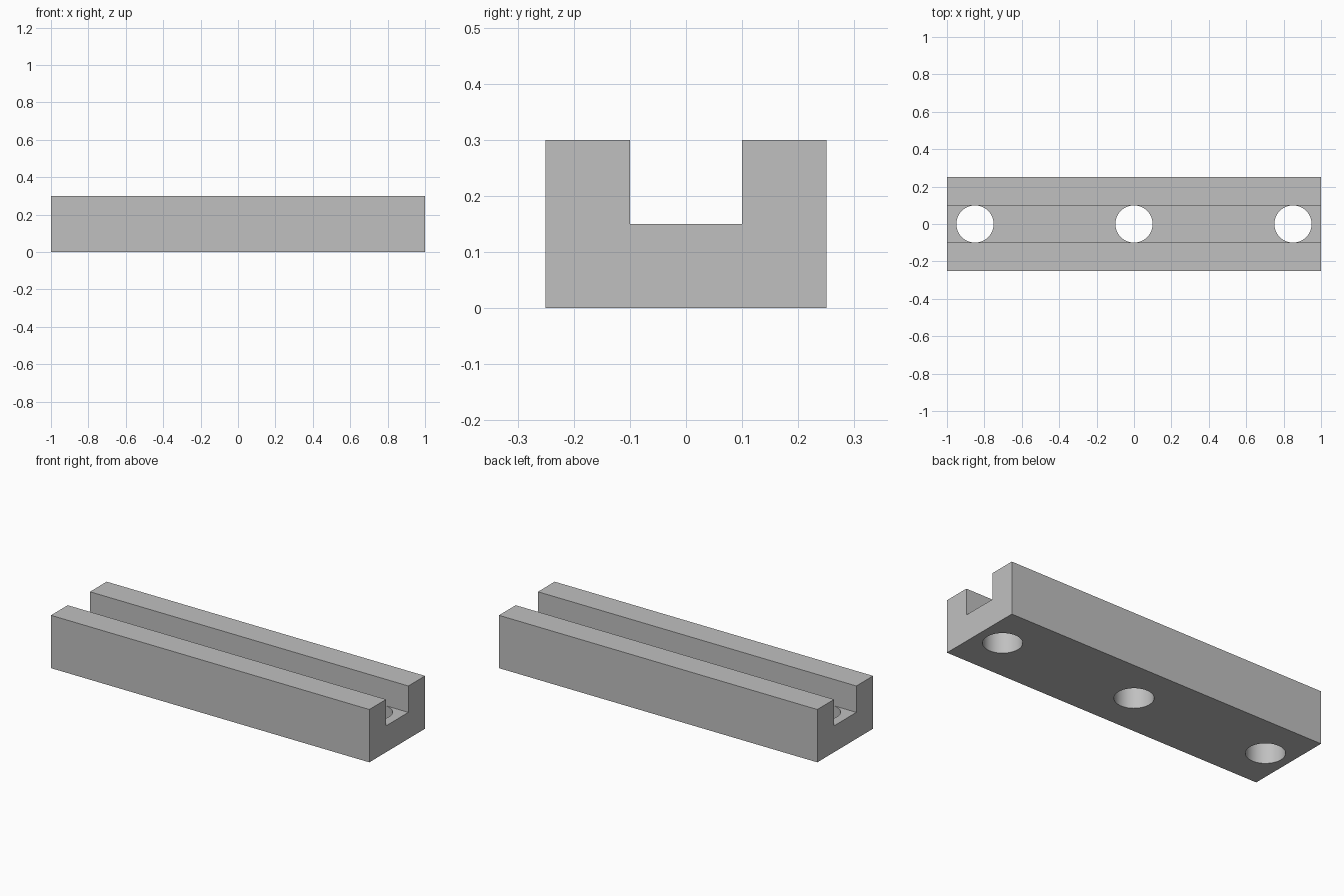
import bpy
import math

WIDTH, HEIGHT = 0.5, 0.3
SLOT_HALF, SLOT_FLOOR = 0.1, 0.15

if "Cube" in bpy.data.objects:
    bpy.data.objects.remove(bpy.data.objects["Cube"], do_unlink=True)

# Single grey material
grey = bpy.data.materials.new("light_grey")
grey.use_nodes = True
colour = (0.53, 0.53, 0.53, 1)
grey.diffuse_color = colour
grey.node_tree.nodes["Principled BSDF"].inputs["Base Color"].default_value = colour

# U-shaped channel profile (y, z), extruded along x
w = WIDTH / 2
profile = [(-w, 0), (w, 0), (w, HEIGHT), (SLOT_HALF, HEIGHT), (SLOT_HALF, SLOT_FLOOR),
           (-SLOT_HALF, SLOT_FLOOR), (-SLOT_HALF, HEIGHT), (-w, HEIGHT)]
n = len(profile)
verts = [(x, y, z) for x in (-1, 1) for y, z in profile]
faces = [tuple(reversed(range(n))), tuple(range(n, 2 * n))]
faces += [(i, (i + 1) % n, n + (i + 1) % n, n + i) for i in range(n)]
mesh = bpy.data.meshes.new("channel_rail")
mesh.from_pydata(verts, [], faces)
mesh.materials.append(grey)
rail = bpy.data.objects.new("channel_rail", mesh)
bpy.context.collection.objects.link(rail)

# Three round bolt holes through the slot floor
for x in (-0.85, 0, 0.85):
    bpy.ops.mesh.primitive_cylinder_add(vertices=64, radius=0.0995, depth=0.3,
                                        location=(x, 0, 0.05))
    cutter = bpy.context.object
    cutter.name = "hole_cutter"
    cutter.data.materials.append(grey)
    cut = rail.modifiers.new("bolt_hole", 'BOOLEAN')
    cut.operation = 'DIFFERENCE'
    cut.solver = 'EXACT'
    cut.object = cutter
    bpy.ops.object.select_all(action='DESELECT')
    rail.select_set(True)
    bpy.context.view_layer.objects.active = rail
    bpy.ops.object.modifier_apply(modifier=cut.name)
    bpy.data.objects.remove(cutter, do_unlink=True)

# Smooth hole walls, sharp block edges
bpy.ops.object.shade_smooth_by_angle(angle=math.radians(30))
